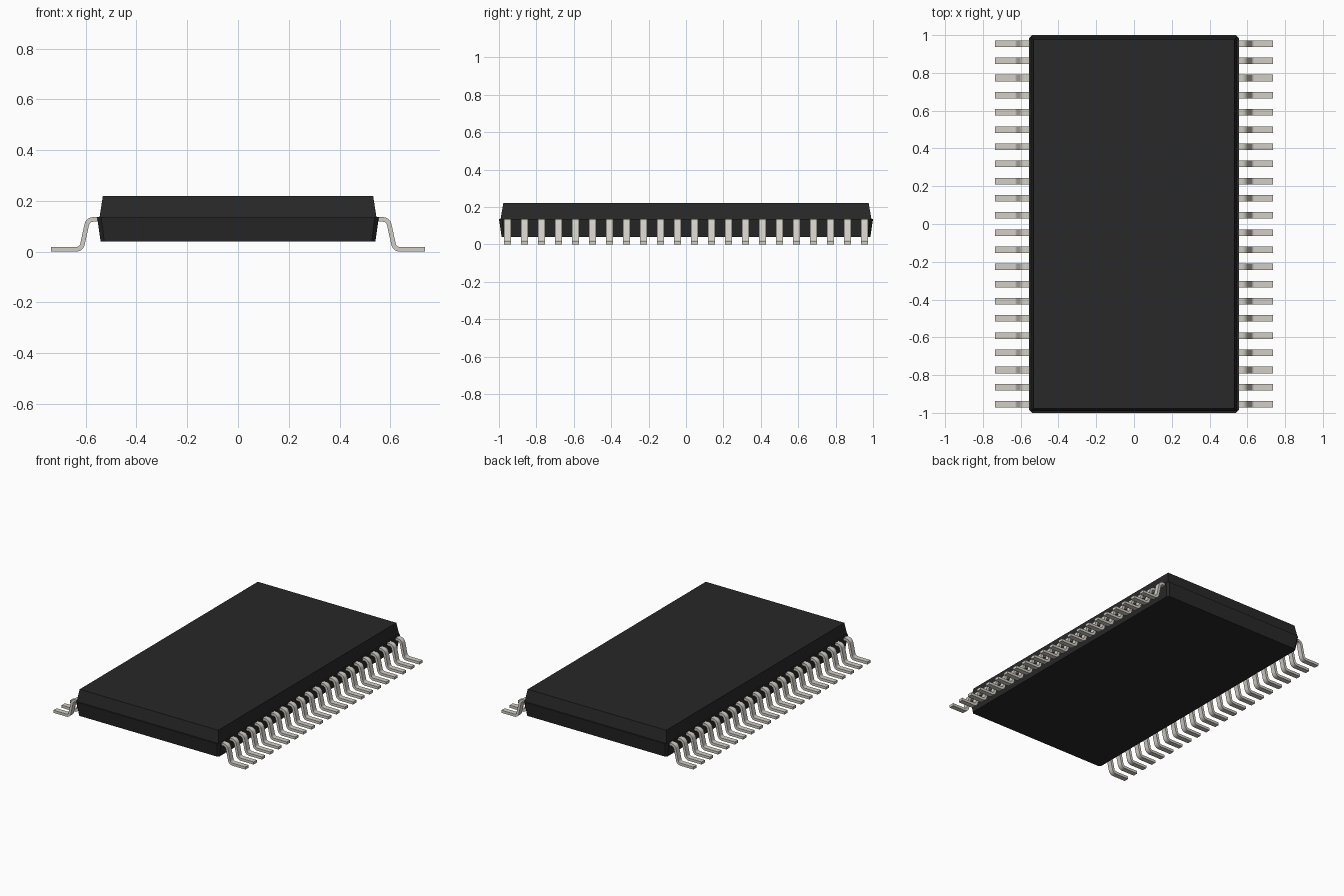
import bpy, bmesh, math
from mathutils import Vector

cube = bpy.data.objects.get("Cube")
if cube:
    bpy.data.objects.remove(cube, do_unlink=True)


def material(name, rgb, rough):
    m = bpy.data.materials.new(name)
    m.use_nodes = True
    m.diffuse_color = (*rgb, 1)
    b = m.node_tree.nodes["Principled BSDF"]
    b.inputs["Base Color"].default_value = (*rgb, 1)
    b.inputs["Roughness"].default_value = rough
    return m


BLACK = material("black plastic", (0.0212, 0.0212, 0.0212), 0.7)
METAL = material("tinned metal", (0.64, 0.62, 0.56), 0.5)


def loft(name, sections, mat):
    """Join equal-length closed loops of points and cap both ends."""
    bm = bmesh.new()
    rings = [[bm.verts.new(p) for p in s] for s in sections]
    n = len(rings[0])
    for a, b in zip(rings, rings[1:]):
        for i in range(n):
            j = (i + 1) % n
            bm.faces.new((a[i], a[j], b[j], b[i]))
    bm.faces.new(rings[0][::-1])
    bm.faces.new(rings[-1])
    bmesh.ops.recalc_face_normals(bm, faces=bm.faces)
    me = bpy.data.meshes.new(name)
    bm.to_mesh(me)
    bm.free()
    me.materials.append(mat)
    ob = bpy.data.objects.new(name, me)
    bpy.context.collection.objects.link(ob)
    return ob


def rectangle(x, y, z, c=0.0):
    """Centred rectangle, with corners cut by c when given."""
    if not c:
        return [(-x, -y, z), (x, -y, z), (x, y, z), (-x, y, z)]
    return [(-x + c, -y, z), (x - c, -y, z), (x, -y + c, z), (x, y - c, z),
            (x - c, y, z), (-x + c, y, z), (-x, y - c, z), (-x, -y + c, z)]


# Body: two tapered halves, the lower one slightly larger with cut corners
MID = 0.137
loft("body_lower", [rectangle(0.541, 0.986, 0.04, 0.014),
                    rectangle(0.555, 1.0, MID, 0.016)], BLACK)
loft("body_upper", [rectangle(0.545, 0.991, MID),
                    rectangle(0.532, 0.977, 0.22)], BLACK)

# Lead: gull-wing centreline with rounded bends
THICK, WIDTH, COUNT, PITCH = 0.018, 0.035, 22, 0.0909
corners = [Vector(p) for p in ((0.53, 0.127), (0.591, 0.127),
                               (0.617, 0.009), (0.737, 0.009))]


def fillet(a, b, c, r, steps=8):
    """Arc points replacing the corner b."""
    u, v = (a - b).normalized(), (c - b).normalized()
    half = math.acos(u.dot(v)) / 2
    centre = b + (u + v).normalized() * (r / math.sin(half))
    p = b + u * (r / math.tan(half)) - centre
    q = b + v * (r / math.tan(half)) - centre
    start = math.atan2(p.y, p.x)
    sweep = math.atan2(p.x * q.y - p.y * q.x, p.dot(q))
    angles = [start + sweep * i / steps for i in range(steps + 1)]
    return [centre + Vector((math.cos(t), math.sin(t))) * r for t in angles]


path = [corners[0], *fillet(*corners[:3], 0.026),
        *fillet(*corners[1:], 0.026), corners[3]]

y0 = -PITCH * (COUNT - 1) / 2
sections = []
for i, p in enumerate(path):
    t = (path[min(i + 1, len(path) - 1)] - p).normalized()
    t += (p - path[max(i - 1, 0)]).normalized()
    t.normalize()
    n = Vector((-t.y, t.x)) * THICK / 2
    sections.append([((p + n * s).x, y0 + w * WIDTH / 2, (p + n * s).y)
                     for s, w in ((-1, -1), (-1, 1), (1, 1), (1, -1))])
leads = loft("leads", sections, METAL)

# Smooth bends, crisp edges
bpy.context.view_layer.objects.active = leads
leads.select_set(True)
bpy.ops.object.shade_smooth_by_angle(angle=math.radians(30))

# Repeat along the side and mirror to the other side
row = leads.modifiers.new("row", 'ARRAY')
row.count = COUNT
row.use_relative_offset = False
row.use_constant_offset = True
row.constant_offset_displace = (0, PITCH, 0)
mirror = leads.modifiers.new("other side", 'MIRROR')
mirror.use_axis = (True, False, False)
mirror.use_mirror_merge = False
